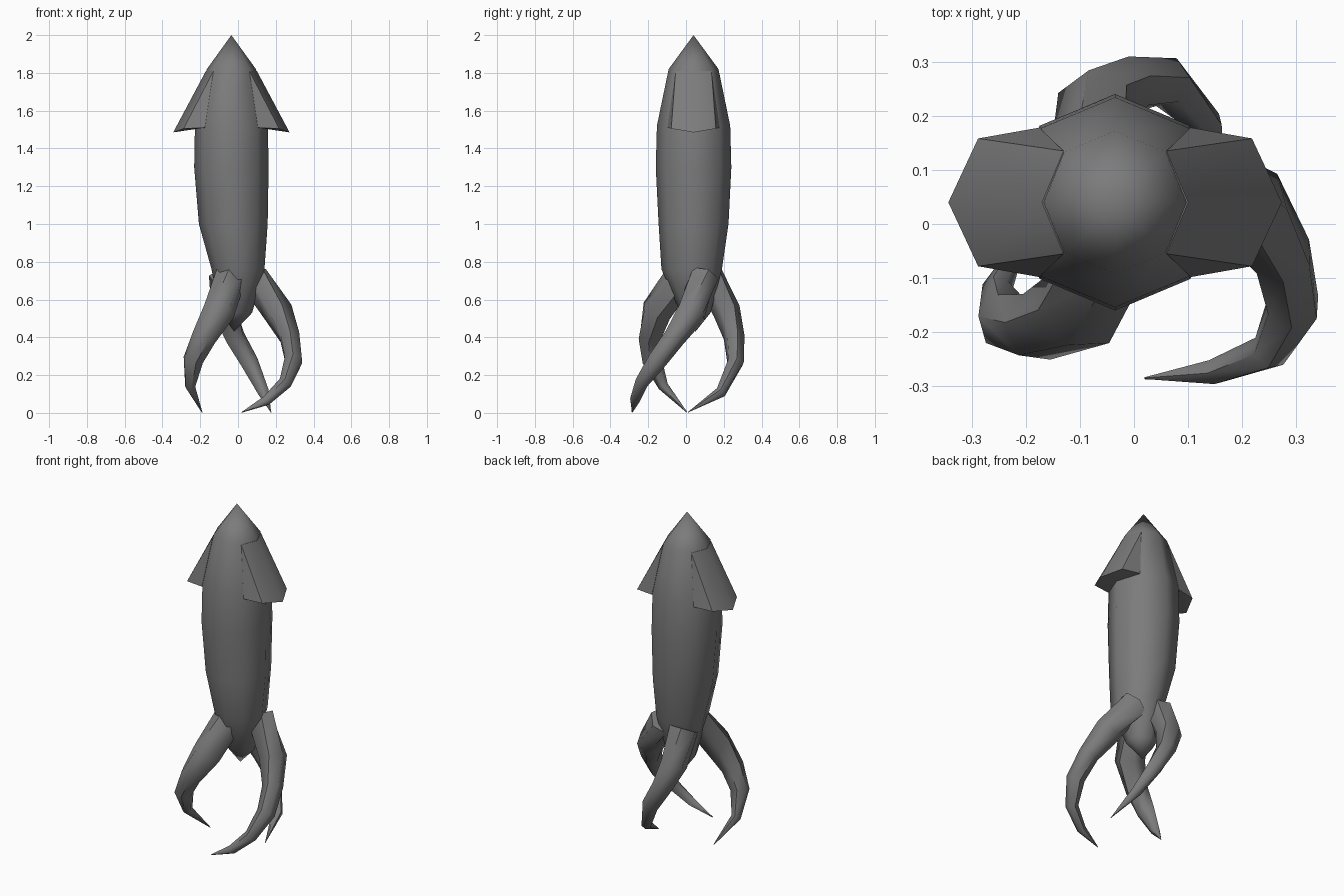
import bpy, bmesh, math
from mathutils import Vector

cube = bpy.data.objects.get("Cube")
if cube:
    bpy.data.objects.remove(cube, do_unlink=True)

grey = bpy.data.materials.new("slate_grey")
grey.use_nodes = True
colour = (0.2, 0.2, 0.2, 1)
grey.diffuse_color = colour
shader = grey.node_tree.nodes["Principled BSDF"]
shader.inputs["Base Color"].default_value = colour
shader.inputs["Roughness"].default_value = 0.7

CX, CY = -0.035, 0.04  # axis of the body


def finish(name, bm, angle):
    bmesh.ops.recalc_face_normals(bm, faces=bm.faces)
    mesh = bpy.data.meshes.new(name)
    bm.to_mesh(mesh)
    bm.free()
    mesh.materials.append(grey)
    obj = bpy.data.objects.new(name, mesh)
    bpy.context.collection.objects.link(obj)
    bpy.ops.object.select_all(action="DESELECT")
    obj.select_set(True)
    bpy.context.view_layer.objects.active = obj
    bpy.ops.object.shade_smooth_by_angle(angle=math.radians(angle))
    return obj


def loft(name, rings, angle=60):
    """Skin a list of rings of points; the ends close to their centres."""
    bm = bmesh.new()
    loops = [[bm.verts.new(p) for p in ring] for ring in rings]
    n = len(loops[0])
    for a, b in zip(loops, loops[1:]):
        for i in range(n):
            j = (i + 1) % n
            bm.faces.new((a[i], a[j], b[j], b[i]))
    bm.faces.new(loops[0])
    bm.faces.new(loops[-1])
    bmesh.ops.remove_doubles(bm, verts=bm.verts, dist=0.0005)
    return finish(name, bm, angle)


def ellipse(cx, cy, z, rx, ry, n=8):
    steps = [math.tau * i / n for i in range(n)]
    return [(cx + rx * math.cos(a), cy + ry * math.sin(a), z) for a in steps]


# Mantle, from the mouth up to the pointed tip: x, y, z, half width, half depth
profile = [
    (-0.02, 0.05, 0.43, 0.0001, 0.0001),
    (-0.01, 0.05, 0.53, 0.085, 0.08),
    (0.0, 0.03, 0.76, 0.14, 0.16),
    (-0.025, CY, 1.0, 0.182, 0.185),
    (CX, CY, 1.3, 0.197, 0.2),
    (CX, CY, 1.52, 0.193, 0.194),
    (CX, CY, 1.82, 0.13, 0.132),
    (CX, CY, 2.0, 0.0001, 0.0001),
]
loft("mantle", [ellipse(*row) for row in profile])

# Side fins, flaring out from below the tip
for side, name in ((1, "left_fin"), (-1, "right_fin")):
    bm = bmesh.new()
    bm.verts.new((CX + side * 0.135, CY, 1.81))
    bm.verts.new((CX + side * 0.308, CY, 1.485))
    for s in (1, -1):
        for x, y, z in ((0.095, 0.095, 1.81), (0.253, 0.118, 1.505), (0.14, 0.138, 1.51)):
            bm.verts.new((CX + side * x, CY + s * y, z))
    bmesh.ops.convex_hull(bm, input=bm.verts)
    finish(name, bm, 50)


# Tapering arms: each path point is x, y, z, radius
def arm(name, path, sides=6):
    points = [Vector(p[:3]) for p in path]
    rings = []
    for i, p in enumerate(points):
        along = (points[min(i + 1, len(points) - 1)] - points[max(i - 1, 0)]).normalized()
        u = along.cross(Vector((CY - p.y, p.x - CX, 0))).normalized()
        v = along.cross(u)
        r = path[i][3]
        rings.append([p + r * (u * math.cos(t) + v * math.sin(t))
                      for t in (math.tau * k / sides for k in range(sides))])
    loft(name, rings)


arm("front_arm", [
    (-0.04, -0.03, 0.72, 0.085), (-0.1, -0.155, 0.54, 0.085),
    (-0.18, -0.19, 0.4, 0.066), (-0.237, -0.18, 0.28, 0.054),
    (-0.253, -0.12, 0.14, 0.028), (-0.19, 0.005, 0.003, 0.002)])
arm("left_arm", [
    (0.08, 0.09, 0.72, 0.085), (0.215, 0.03, 0.53, 0.08),
    (0.275, -0.06, 0.4, 0.058), (0.294, -0.15, 0.28, 0.052),
    (0.25, -0.235, 0.16, 0.036), (0.15, -0.272, 0.065, 0.026),
    (0.02, -0.285, 0.003, 0.002)])
arm("back_arm", [
    (-0.07, 0.12, 0.72, 0.085), (-0.07, 0.215, 0.54, 0.075),
    (-0.015, 0.255, 0.4, 0.056), (0.06, 0.262, 0.27, 0.048),
    (0.135, 0.185, 0.11, 0.03), (0.175, 0.01, 0.003, 0.002)])
